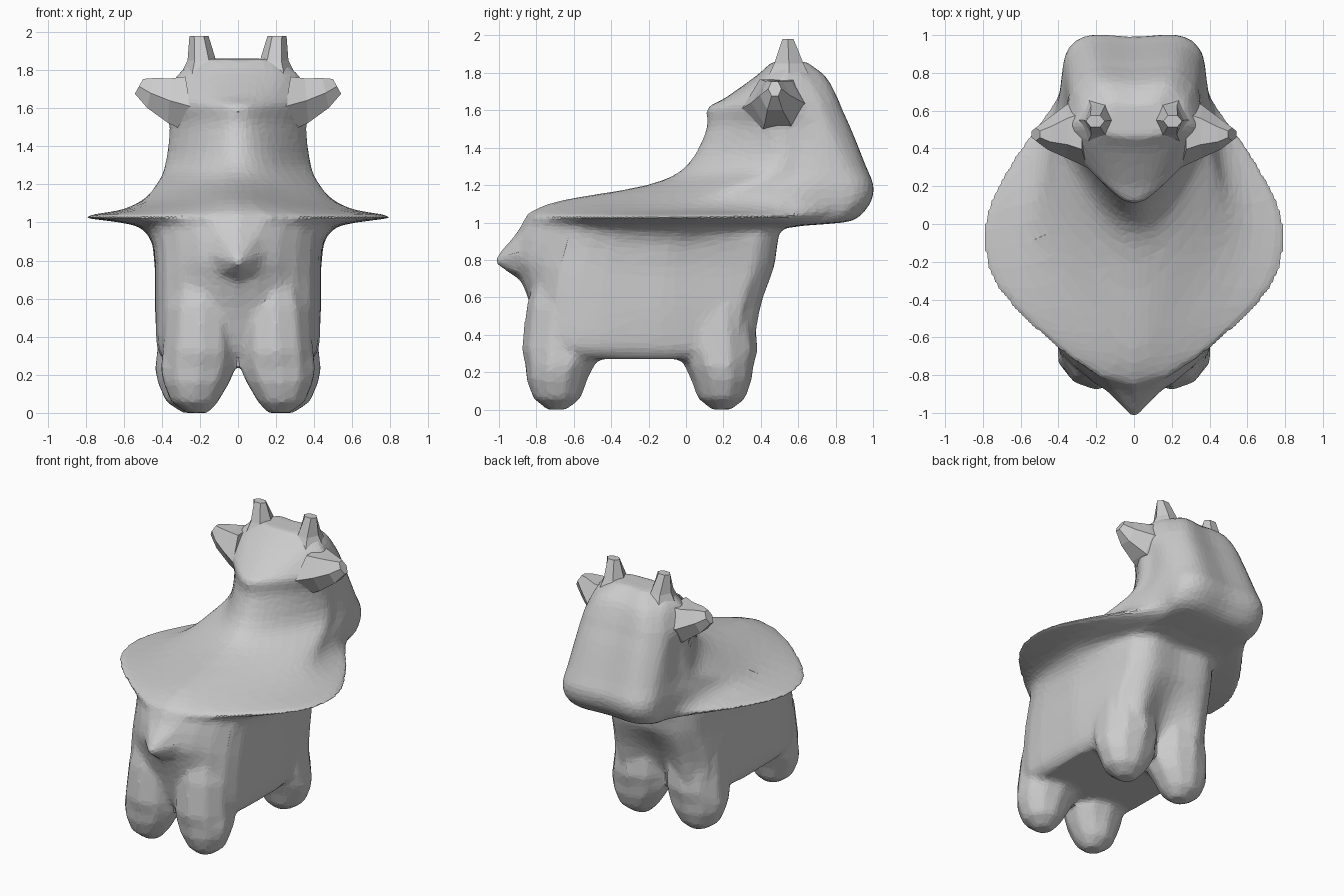
import bpy, bmesh, math
from mathutils import Vector


def catmull(a, b, c, d, t):
    return 0.5 * (2 * b + (c - a) * t + (2 * a - 5 * b + 4 * c - d) * t * t
                  + (3 * b - a - 3 * c + d) * t ** 3)


def spline(pts, steps, closed):
    """Catmull-Rom curve through points of any dimension."""
    out, n = [], len(pts)
    for i in range(n if closed else n - 1):
        idx = [i + k for k in (-1, 0, 1, 2)]
        q = [Vector(pts[j % n if closed else min(max(j, 0), n - 1)]) for j in idx]
        out += [catmull(*q, s / steps) for s in range(steps)]
    return out if closed else out + [Vector(pts[-1])]


def skin(bm, rings):
    """Skin a list of 3D rings and cap both ends."""
    rows = [[bm.verts.new(p) for p in r] for r in rings]
    n = len(rows[0])
    for lo, hi in zip(rows, rows[1:]):
        for i in range(n):
            j = (i + 1) % n
            bm.faces.new((lo[i], lo[j], hi[j], hi[i]))
    bm.faces.new(rows[0][::-1])
    bm.faces.new(rows[-1])


def finish(bm, name):
    bmesh.ops.recalc_face_normals(bm, faces=bm.faces[:])
    me = bpy.data.meshes.new(name)
    bm.to_mesh(me)
    bm.free()
    ob = bpy.data.objects.new(name, me)
    bpy.context.collection.objects.link(ob)
    return ob


# Horizontal layers: z, rear y, (flank x, y), (widest x, y), (front x, y), front y
body_layers = [
    (0.27, -0.78, 0.33, -0.66, 0.38, -0.20, 0.34, 0.20, 0.31),
    (0.34, -0.83, 0.38, -0.70, 0.42, -0.20, 0.38, 0.25, 0.36),
    (0.55, -0.86, 0.38, -0.70, 0.435, -0.20, 0.38, 0.28, 0.40),
    (0.72, -0.90, 0.38, -0.68, 0.435, -0.20, 0.37, 0.30, 0.455),
    (0.80, -0.935, 0.38, -0.66, 0.44, -0.20, 0.37, 0.30, 0.475),
    (0.90, -0.92, 0.39, -0.62, 0.455, -0.15, 0.37, 0.32, 0.49),
    (0.97, -0.89, 0.42, -0.57, 0.51, -0.08, 0.36, 0.38, 0.53),
    (1.00, -0.875, 0.52, -0.48, 0.62, -0.04, 0.35, 0.66, 0.84),
    (1.03, -0.86, 0.66, -0.43, 0.815, -0.04, 0.375, 0.70, 0.92),
]
head_layers = [
    (1.065, -0.82, 0.46, -0.45, 0.62, 0.00, 0.385, 0.72, 0.955),
    (1.12, -0.66, 0.28, -0.34, 0.49, 0.05, 0.39, 0.72, 0.99),
    (1.20, -0.21, 0.25, -0.02, 0.42, 0.25, 0.385, 0.75, 1.00),
    (1.30, 0.00, 0.18, 0.12, 0.37, 0.45, 0.37, 0.76, 0.96),
    (1.50, 0.11, 0.15, 0.20, 0.345, 0.46, 0.35, 0.72, 0.88),
    (1.61, 0.11, 0.15, 0.20, 0.38, 0.45, 0.34, 0.68, 0.83),
    (1.66, 0.20, 0.17, 0.26, 0.38, 0.46, 0.33, 0.66, 0.81),
    (1.78, 0.37, 0.20, 0.41, 0.31, 0.51, 0.28, 0.63, 0.745),
    (1.86, 0.46, 0.15, 0.48, 0.22, 0.55, 0.19, 0.59, 0.64),
]

# Body, flared skirt and head in one loft; the low layers dip between the legs
bm = bmesh.new()
rings = []
for z, yb, x1, y1, x2, y2, x3, y3, yf in spline(body_layers + head_layers, 3, False):
    dip = max(0, 0.75 - z) * 0.3
    half = [(x1, y1), (x2, y2), (x3 + 0.65 * (x2 - x3), y2 + 0.5 * (y3 - y2)),
            (x3, y3), (x3 * 0.91, yf - 0.08), (x3 * 0.6, yf)]
    loop = [(0, yb + dip * 0.5)] + half + [(0, yf - 0.01 - dip)] + [(-x, y) for x, y in half[::-1]]
    rings.append([(p.x, p.y, z) for p in spline(loop, 4, True)])
skin(bm, rings)

# Four legs: z, x centre, x radius, y radius
leg_rings = [(0.0, 0.23, 0.065, 0.055), (0.06, 0.245, 0.14, 0.13), (0.16, 0.235, 0.195, 0.165),
             (0.23, 0.225, 0.22, 0.185), (0.32, 0.215, 0.22, 0.225),
             (0.55, 0.21, 0.20, 0.20), (0.8, 0.19, 0.13, 0.13)]
for side in (-1, 1):
    for yc, lean, spread in ((-0.69, 0.035, 0.93), (0.19, -0.03, 1.0)):
        skin(bm, [[(side * spread * (x + rx * math.cos(a)),
                    yc + lean * min(1, max(0, z - 0.16) * 6) + ry * math.sin(a), z)
                   for a in [math.tau * (k + 0.5) / 10 for k in range(10)]]
                  for z, x, rx, ry in leg_rings])

# Short pointed tail
skin(bm, [[(r * math.cos(a), y, zc + r * math.sin(a))
           for a in [math.tau * k / 8 for k in range(8)]]
          for y, zc, r in ((-0.80, 0.86, 0.22), (-0.92, 0.82, 0.11), (-1.02, 0.795, 0.015))])

body = finish(bm, "body_and_head")
m = body.modifiers.new("merge", 'REMESH')
m.mode = 'VOXEL'
m.voxel_size = 0.018
m = body.modifiers.new("soften", 'SMOOTH')
m.factor = 0.5
m.iterations = 8
m = body.modifiers.new("facets", 'DECIMATE')
m.ratio = 0.12


# Faceted horns and ears
def spike(name, rings, sides=6):
    """rings: (centre, axis u, axis v)"""
    bm = bmesh.new()
    skin(bm, [[Vector(c) + Vector(u) * math.cos(math.tau * k / sides)
               + Vector(v) * math.sin(math.tau * k / sides) for k in range(sides)]
              for c, u, v in rings])
    return finish(bm, name)


for s, label in ((1, "right"), (-1, "left")):
    spike(label + "_horn", [
        ((s * 0.18, 0.55, 1.76), (0.13, 0, 0), (0, 0.14, 0)),
        ((s * 0.19, 0.55, 1.85), (0.075, 0, 0), (0, 0.09, 0)),
        ((s * 0.205, 0.545, 1.98), (0.05, 0, 0), (0, 0.035, 0))])
    spike(label + "_ear", [
        ((s * 0.25, 0.49, 1.61), (0, 0.19, 0), (0.03 * s, 0, 0.18)),
        ((s * 0.36, 0.49, 1.64), (0, 0.14, 0), (-0.01 * s, 0, 0.135)),
        ((s * 0.46, 0.475, 1.68), (0, 0.08, 0), (-0.02 * s, 0, 0.09)),
        ((s * 0.52, 0.475, 1.715), (0, 0.035, 0), (-0.025 * s, 0, 0.045))])
